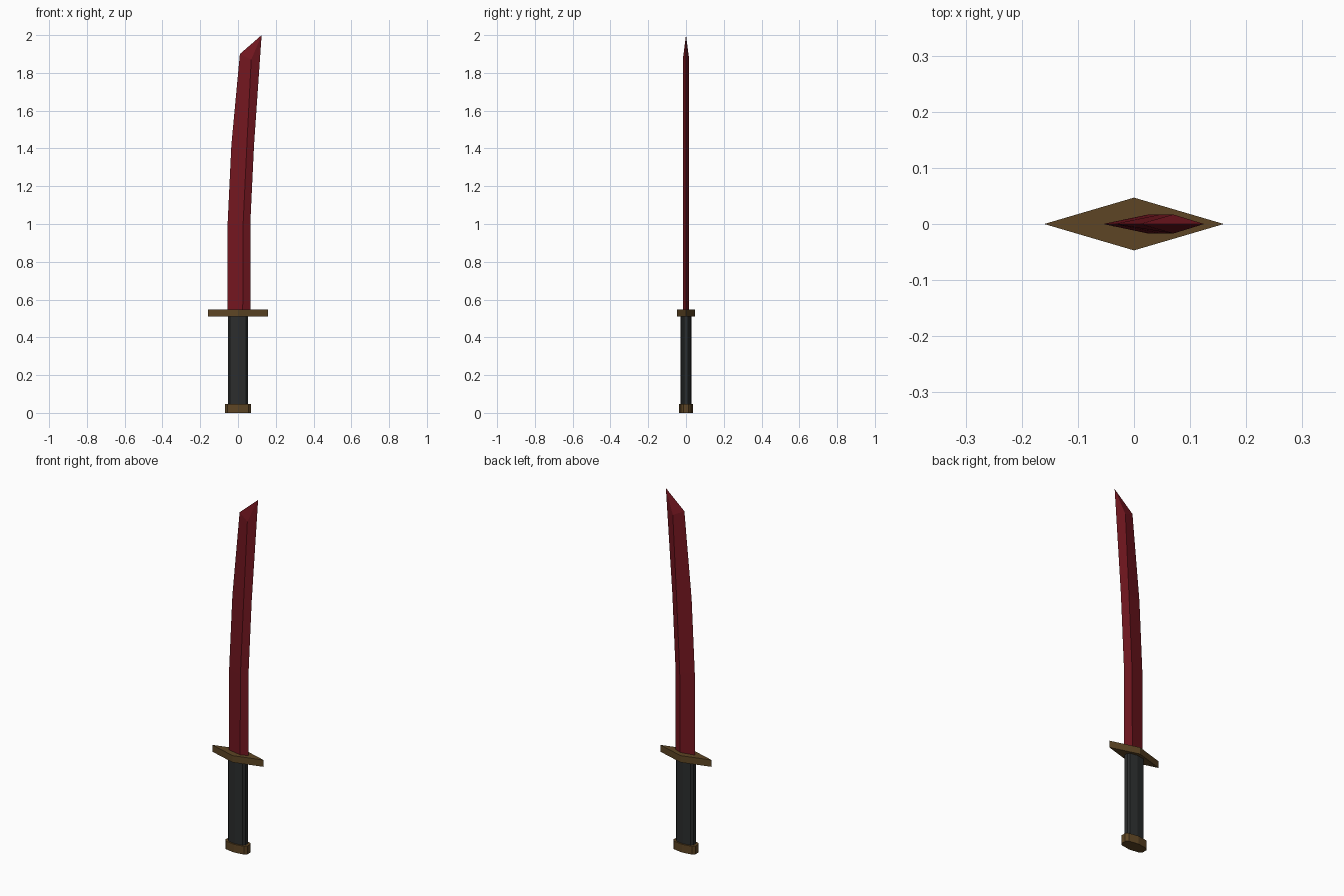
import bpy, bmesh

if "Cube" in bpy.data.objects:
    bpy.data.objects.remove(bpy.data.objects["Cube"])


def material(name, color):
    m = bpy.data.materials.new(name)
    m.diffuse_color = (*color, 1)
    m.use_nodes = True
    m.node_tree.nodes["Principled BSDF"].inputs["Base Color"].default_value = m.diffuse_color
    return m


def loft(name, rings, mat):
    """Skin a stack of equal-sized rings and close both ends."""
    bm = bmesh.new()
    loops = [[bm.verts.new(p) for p in ring] for ring in rings]
    for a, b in zip(loops, loops[1:]):
        for i in range(len(a)):
            j = (i + 1) % len(a)
            bm.faces.new((a[i], a[j], b[j], b[i]))
    bm.faces.new(loops[0][::-1])
    top = loops[-1]
    if len(top) == 4:  # split along the edge-to-edge diagonal
        bm.faces.new((top[0], top[1], top[2]))
        bm.faces.new((top[0], top[2], top[3]))
    else:
        bm.faces.new(top)
    bmesh.ops.recalc_face_normals(bm, faces=bm.faces[:])
    me = bpy.data.meshes.new(name)
    bm.to_mesh(me)
    bm.free()
    me.materials.append(mat)
    ob = bpy.data.objects.new(name, me)
    bpy.context.collection.objects.link(ob)
    return ob


def prism(name, outline, z0, z1, mat):
    return loft(name, [[(x, y, z) for x, y in outline] for z in (z0, z1)], mat)


def oval(hx, hy):
    """Faceted grip section: blunt ends, shallow ridge in the middle."""
    q = [(-1, 0.4), (-0.82, 0.75), (0, 1), (0.82, 0.75), (1, 0.4)]
    pts = q + [(-x, -y) for x, y in q]
    return [(x * hx, y * hy) for x, y in pts]


red = material("blade_red", (0.17, 0.008, 0.014))
bronze = material("bronze", (0.11, 0.06, 0.018))
black = material("grip_black", (0.024, 0.026, 0.026))

# Curved blade: (x, z) of back edge, ridge and cutting edge per section
sections = [
    ((-0.055, 0.54), (0.025, 0.54), (0.065, 0.54)),
    ((-0.055, 1.00), (0.027, 1.00), (0.065, 1.00)),
    ((-0.035, 1.42), (0.047, 1.42), (0.085, 1.42)),
    ((0.010, 1.90), (0.070, 1.87), (0.125, 2.00)),
]
T = 0.017
loft("blade", [[(l[0], 0, l[1]), (m[0], -T, m[1]), (r[0], 0, r[1]), (m[0], T, m[1])]
               for l, m, r in sections], red)

# Diamond guard
prism("guard", [(-0.16, 0), (0, -0.047), (0.16, 0), (0, 0.047)], 0.51, 0.548, bronze)

# Grip and pommel cap
prism("grip", oval(0.053, 0.028), 0.04, 0.515, black)
prism("pommel", oval(0.069, 0.036), 0.0, 0.046, bronze)
